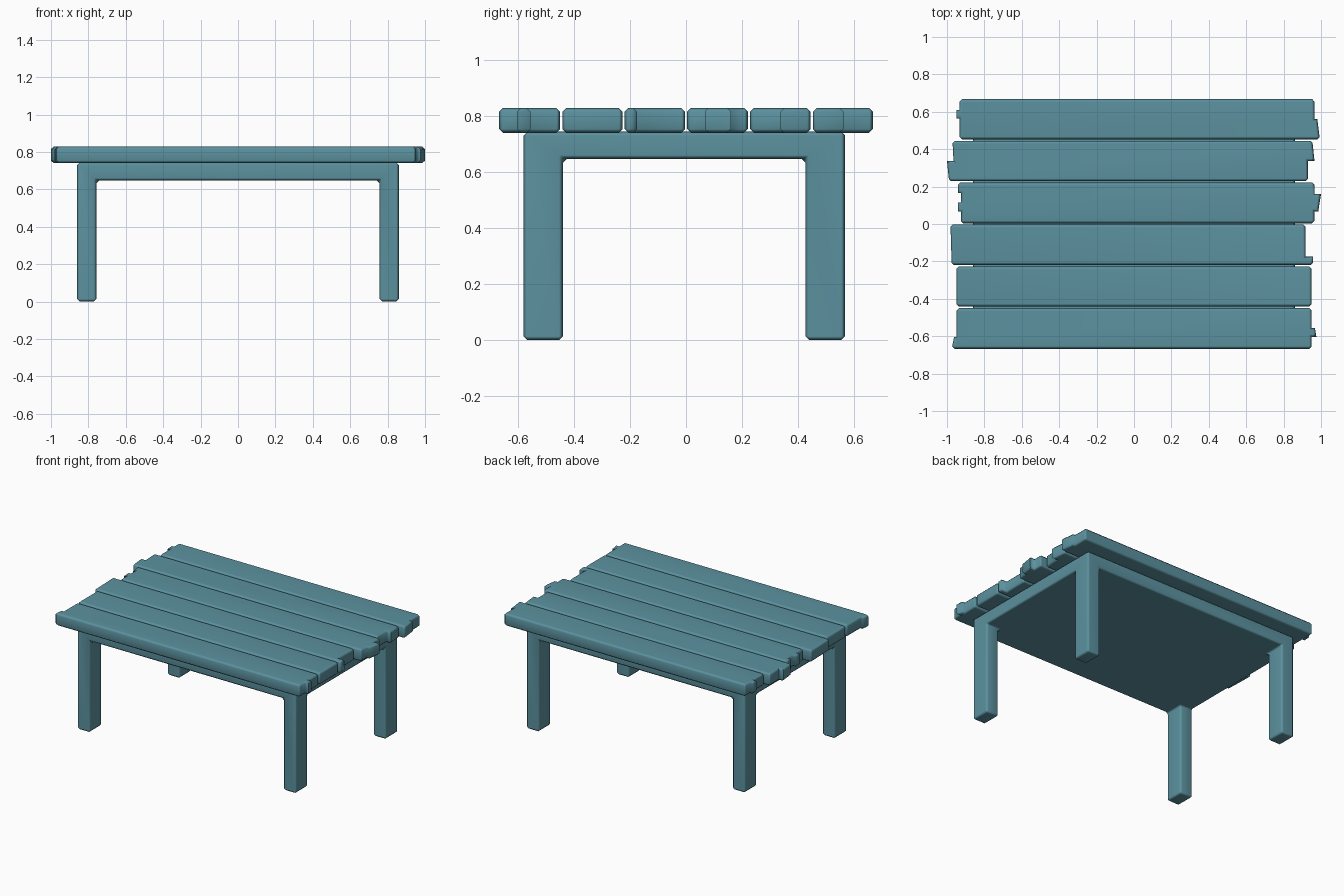
import bpy, bmesh

if "Cube" in bpy.data.objects:
    bpy.data.objects.remove(bpy.data.objects["Cube"])

CH = 0.014  # chamfer size

teal = bpy.data.materials.new("teal_paint")
teal.diffuse_color = (0.105, 0.285, 0.345, 1)
teal.use_nodes = True
teal.node_tree.nodes["Principled BSDF"].inputs["Base Color"].default_value = teal.diffuse_color


def chamfer(bm, edges, clamp):
    bmesh.ops.bevel(bm, geom=edges, offset=CH, offset_type='OFFSET', segments=1,
                    profile=.5, affect='EDGES', clamp_overlap=clamp)


def finish(bm, name):
    bmesh.ops.recalc_face_normals(bm, faces=bm.faces[:])
    me = bpy.data.meshes.new(name)
    bm.to_mesh(me)
    bm.free()
    me.materials.append(teal)
    ob = bpy.data.objects.new(name, me)
    bpy.context.collection.objects.link(ob)
    bpy.ops.object.select_all(action='DESELECT')
    ob.select_set(True)
    bpy.context.view_layer.objects.active = ob
    bpy.ops.object.shade_smooth_by_angle(angle=1.05)
    ob.modifiers.new("weighted_normals", 'WEIGHTED_NORMAL').keep_sharp = True


# Frame: solid slab with four flush legs, one piece so the joints get fillets
def frame():
    xs, ys, zs = (-.86, -.757, .757, .86), (-.58, -.44, .427, .568), (0, .647, .745)
    cells = {(i, j, k) for i in range(3) for j in range(3) for k in range(2)
             if k == 1 or (i != 1 and j != 1)}
    bm = bmesh.new()
    verts = {}

    def vert(i):
        i = tuple(i)
        if i not in verts:
            verts[i] = bm.verts.new((xs[i[0]], ys[i[1]], zs[i[2]]))
        return verts[i]

    for c in sorted(cells):
        for a in range(3):
            for s in (0, 1):
                n = list(c)
                n[a] += 2 * s - 1
                if tuple(n) in cells:
                    continue
                quad = []
                for u, v in ((0, 0), (1, 0), (1, 1), (0, 1)):
                    p = list(c)
                    p[a] += s
                    p[(a + 1) % 3] += u
                    p[(a + 2) % 3] += v
                    quad.append(vert(p))
                bm.faces.new(quad)
    bmesh.ops.recalc_face_normals(bm, faces=bm.faces[:])
    bmesh.ops.dissolve_limit(bm, angle_limit=0.02, verts=bm.verts[:], edges=bm.edges[:])
    bm.normal_update()
    chamfer(bm, [e for e in bm.edges if e.calc_face_angle(0) > .5], True)
    finish(bm, "table_frame")


# Plank: each end is a list of steps (x at step top, x at step bottom, y of step bottom)
def plank(name, y0, y1, left, right, z0=.74, z1=.83):
    def end(steps, s):
        pts, y = [], y1
        for xa, xb, yb in steps:
            pts += [(xa, y), (xb, yb)]
            y = yb
        (xa, _), (xb, _) = pts[0], pts[-1]
        c = .012
        return ([(xa - s * c, y1), (xa, y1 - c)] + pts[1:-1]
                + [(xb, y0 + c), (xb - s * c, y0)])

    outline = end(left, -1) + end(right, 1)[::-1]
    bm = bmesh.new()
    lo = [bm.verts.new((x, y, z0)) for x, y in outline]
    hi = [bm.verts.new((x, y, z1)) for x, y in outline]
    caps = [bm.faces.new(lo), bm.faces.new(hi)]
    for i in range(len(lo)):
        bm.faces.new((lo[i - 1], lo[i], hi[i], hi[i - 1]))
    bmesh.ops.recalc_face_normals(bm, faces=bm.faces[:])
    chamfer(bm, [e for f in caps for e in f.edges], False)
    finish(bm, name)


frame()

# Six planks, back to front, with chipped ends
plank("plank_1", .453, .667,
      [(-.932, -.932, .61), (-.95, -.95, .565), (-.932, -.932, .453)],
      [(.965, .965, .562), (.98, .992, .453)])
plank("plank_2", .229, .445,
      [(-.97, -.965, .337), (-1.0, -.99, .229)],
      [(.955, .965, .337), (.93, .93, .229)])
plank("plank_3", .004, .221,
      [(-.942, -.94, .165), (-.925, -.925, .115), (-.942, -.942, .067), (-.925, -.925, .004)],
      [(.965, .965, .16), (1.0, .985, .067), (.965, .965, .004)])
plank("plank_4", -.219, -.003,
      [(-.981, -.975, -.219)],
      [(.917, .917, -.175), (.958, .958, -.219)])
plank("plank_5", -.441, -.227,
      [(-.948, -.948, -.441)],
      [(.95, .95, -.441)])
plank("plank_6", -.667, -.45,
      [(-.948, -.948, -.603), (-.962, -.972, -.667)],
      [(.95, .95, -.555), (.967, .975, -.603), (.95, .95, -.667)])
